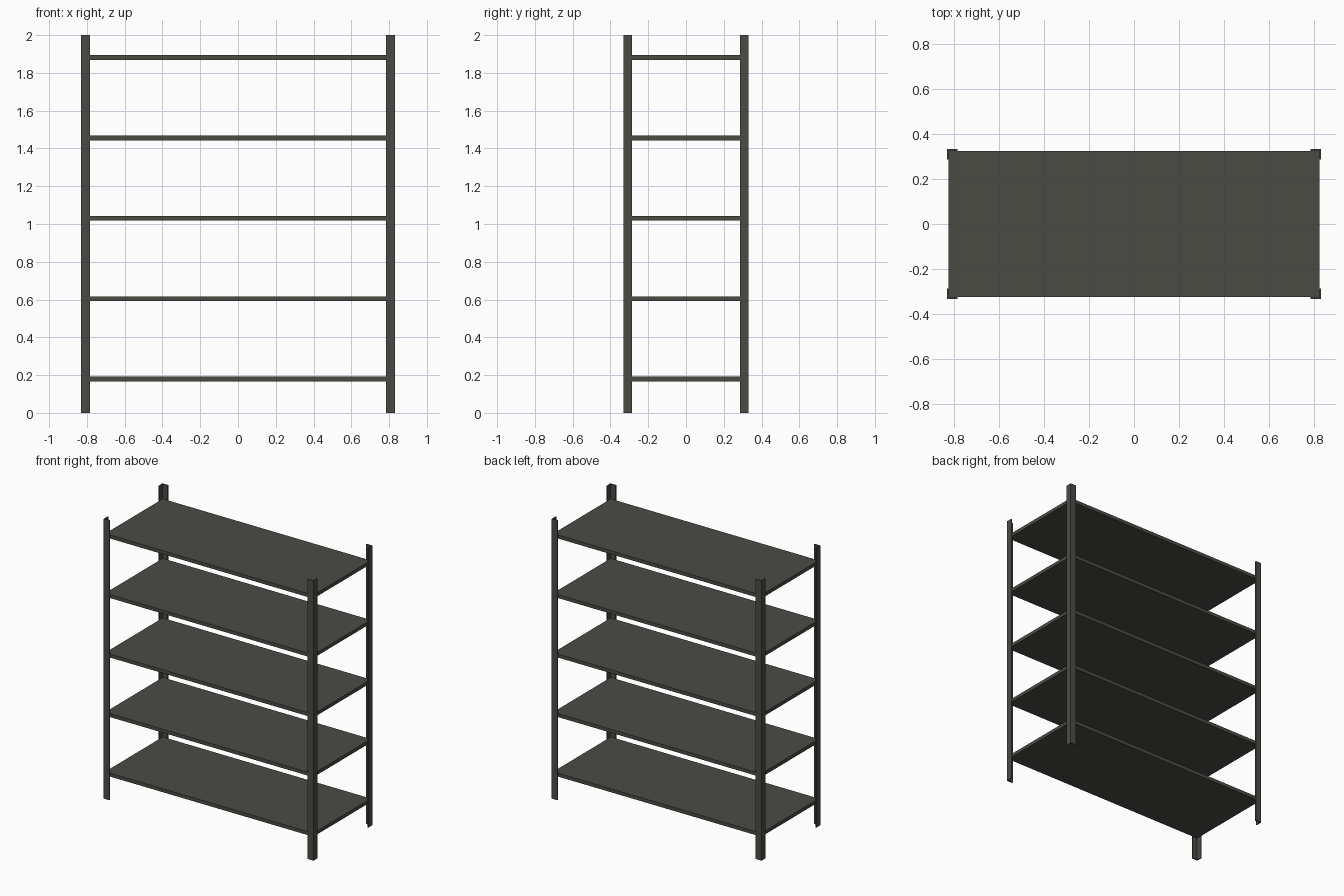
import bpy, bmesh

if "Cube" in bpy.data.objects:
    bpy.data.objects.remove(bpy.data.objects["Cube"])

HX, HY, H = 0.83, 0.332, 2.0     # outer half sizes and height
W, T = 0.046, 0.007              # angle-profile flange width and thickness

metal = bpy.data.materials.new("dark grey metal")
metal.diffuse_color = (0.07, 0.07, 0.06, 1)
metal.use_nodes = True
metal.node_tree.nodes["Principled BSDF"].inputs["Base Color"].default_value = metal.diffuse_color


def make_object(name, bm):
    bmesh.ops.recalc_face_normals(bm, faces=bm.faces[:])
    me = bpy.data.meshes.new(name)
    bm.to_mesh(me)
    bm.free()
    me.materials.append(metal)
    ob = bpy.data.objects.new(name, me)
    bpy.context.collection.objects.link(ob)
    return ob


def prism(name, outline, z0, z1):
    bm = bmesh.new()
    face = bm.faces.new([bm.verts.new((x, y, z0)) for x, y in outline])
    ext = bmesh.ops.extrude_face_region(bm, geom=[face], use_keep_orig=True)
    for v in ext["geom"]:
        if isinstance(v, bmesh.types.BMVert):
            v.co.z = z1
    return make_object(name, bm)


# Corner posts: L-shaped angle sections opening inwards
profile = [(0, 0), (W, 0), (W, T), (T, T), (T, W), (0, W)]
for side, sx in (("left", -1), ("right", 1)):
    for end, sy in (("front", -1), ("back", 1)):
        outline = [(sx * (HX - u), sy * (HY - v)) for u, v in profile]
        prism(f"{end}_{side}_post", outline, 0, H)

# Five shelves fitted inside the posts
sx, sy = HX - T, HY - T
for i in range(5):
    z = 0.179 + i * 0.4255
    prism(f"shelf_{i + 1}", [(-sx, -sy), (sx, -sy), (sx, sy), (-sx, sy)],
          z - 0.0125, z + 0.0125)
